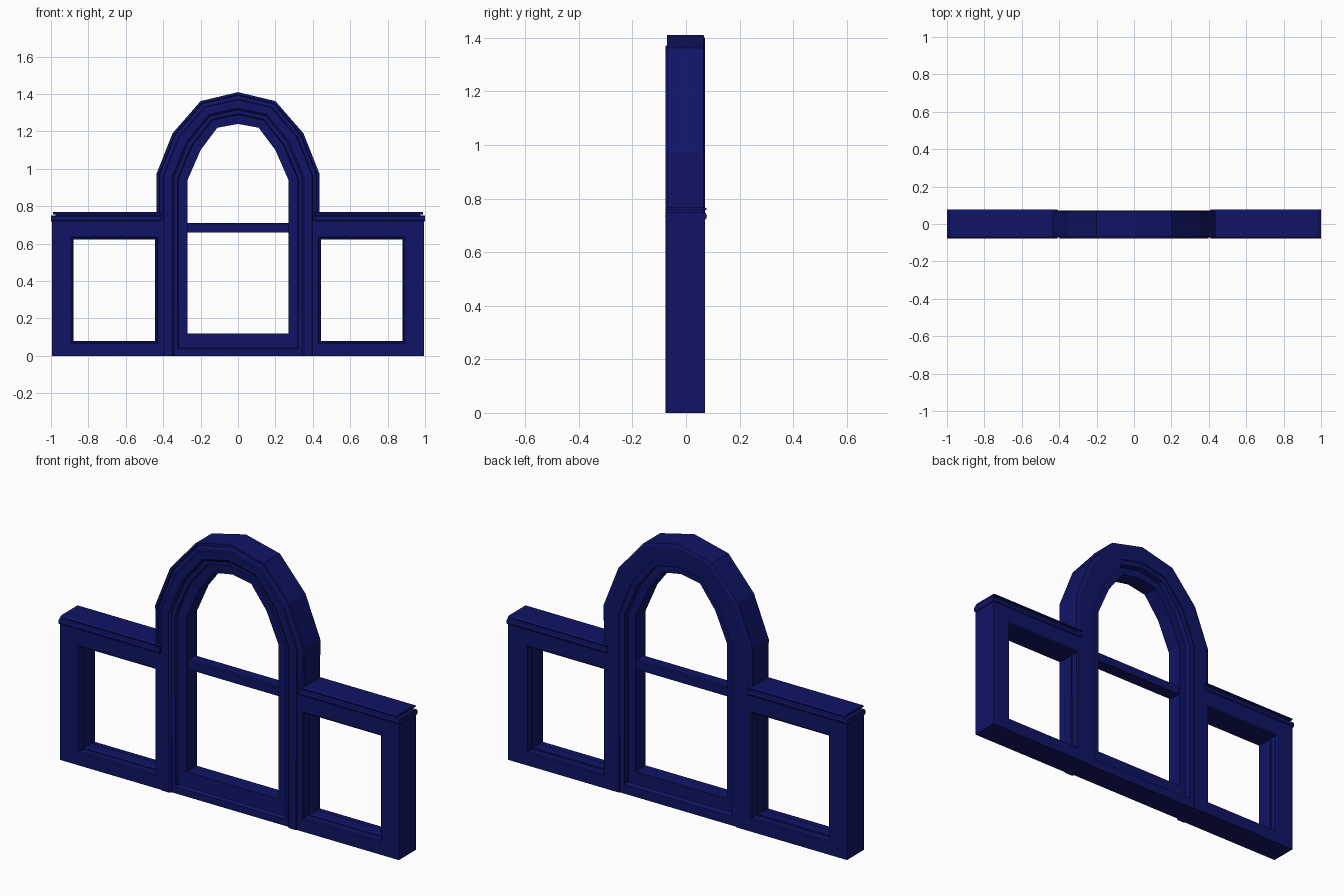
import bpy, bmesh

if "Cube" in bpy.data.objects:
    bpy.data.objects.remove(bpy.data.objects["Cube"])

navy = bpy.data.materials.new("navy_paint")
navy.diffuse_color = (0.005, 0.007, 0.13, 1)
navy.use_nodes = True
navy.node_tree.nodes["Principled BSDF"].inputs["Base Color"].default_value = navy.diffuse_color


def finish(name, bm, mirror=False):
    bmesh.ops.recalc_face_normals(bm, faces=bm.faces)
    me = bpy.data.meshes.new(name)
    bm.to_mesh(me)
    bm.free()
    me.materials.append(navy)
    ob = bpy.data.objects.new(name, me)
    bpy.context.collection.objects.link(ob)
    if mirror:
        ob.modifiers.new("mirror", 'MIRROR').use_axis[0] = True
    return ob


def frame(name, outer, inner, profile, closed, mirror=False):
    """Sweep a closed profile of (blend outer->inner, y) along matching outlines."""
    bm = bmesh.new()
    rings = []
    for (ox, oz), (ix, iz) in zip(outer, inner):
        rings.append([bm.verts.new((ox + (ix - ox) * t, y, oz + (iz - oz) * t))
                      for t, y in profile])
    n, m = len(rings), len(profile)
    for i in range(n if closed else n - 1):
        a, b = rings[i], rings[(i + 1) % n]
        for j in range(m):
            k = (j + 1) % m
            bm.faces.new((a[j], a[k], b[k], b[j]))
    if not closed:
        bm.faces.new(rings[0])
        bm.faces.new(rings[-1])
    return finish(name, bm, mirror)


def bar(name, x0, x1, profile, mirror=False):
    """Extrude a (y, z) profile along x."""
    bm = bmesh.new()
    f = bm.faces.new([bm.verts.new((x0, y, z)) for y, z in profile])
    ext = bmesh.ops.extrude_face_region(bm, geom=[f])
    vs = [v for v in ext["geom"] if isinstance(v, bmesh.types.BMVert)]
    bmesh.ops.translate(bm, verts=vs, vec=(x1 - x0, 0, 0))
    return finish(name, bm, mirror)


def rect(x0, x1, z0, z1):
    return [(x0, z0), (x1, z0), (x1, z1), (x0, z1)]


def arch(half):
    return half + [(-x, z) for x, z in reversed(half) if x > 0]


# Arched centre casing, faceted
outer = arch([(.435, 0), (.437, .97), (.35, 1.19), (.20, 1.362), (0, 1.41)])
inner = arch([(.27, 0), (.27, .94), (.20, 1.10), (.11, 1.22), (0, 1.24)])
frame("arch_casing", outer, inner,
      [(0, .066), (0, -.070), (.08, -.070), (.10, -.062), (.22, -.068),
       (.24, -.077), (.50, -.077), (.56, -.068), (.56, .071), (.10, .071)], False)

# Arched sash inside the casing, closed along the bottom
sash_in = [(x, .12 if z == 0 else z) for x, z in inner]
sash_out = [(ox + (ix - ox) * .55, oz + (iz - oz) * .55)
            for (ox, oz), (ix, iz) in zip(outer, inner)]
frame("arch_sash", sash_out, sash_in,
      [(0, -.066), (.30, -.066), (.36, -.050), (1, -.046), (1, .040),
       (.45, .040), (.40, .066), (0, .066)], True)

# Horizontal bar across the arched window
bar("cross_bar", -.275, .275,
    [(-.034, .66), (-.034, .705), (-.028, .71), (.028, .71), (.034, .705), (.034, .66)])

# Side window frames with a stepped inner bead
side_out = rect(.35, .995, 0, .722)
side_in = rect(.435, .885, .072, .63)
frame("side_frame", side_out, side_in,
      [(0, -.072), (.93, -.072), (1, -.066), (1, .066), (.93, .071), (0, .071)],
      True, True)
frame("side_bead", side_in, rect(.445, .88, .08, .622),
      [(-.05, -.03), (.5, -.03), (1, -.022), (1, .03), (-.05, .03)], True, True)

# Moulded caps on the side windows
bar("cap_roll", .41, 1.0,
    [(-.068, .718), (-.076, .725), (-.078, .735), (-.074, .745), (-.066, .750),
     (.066, .750), (.074, .745), (.078, .735), (.076, .725), (.068, .718)], True)
bar("cap_neck", .41, .975, [(-.066, .748), (-.066, .758), (.066, .758), (.066, .748)], True)
bar("cap_board", .41, .99,
    [(-.076, .757), (-.076, .763), (-.068, .768), (.068, .768), (.077, .763), (.077, .757)], True)
